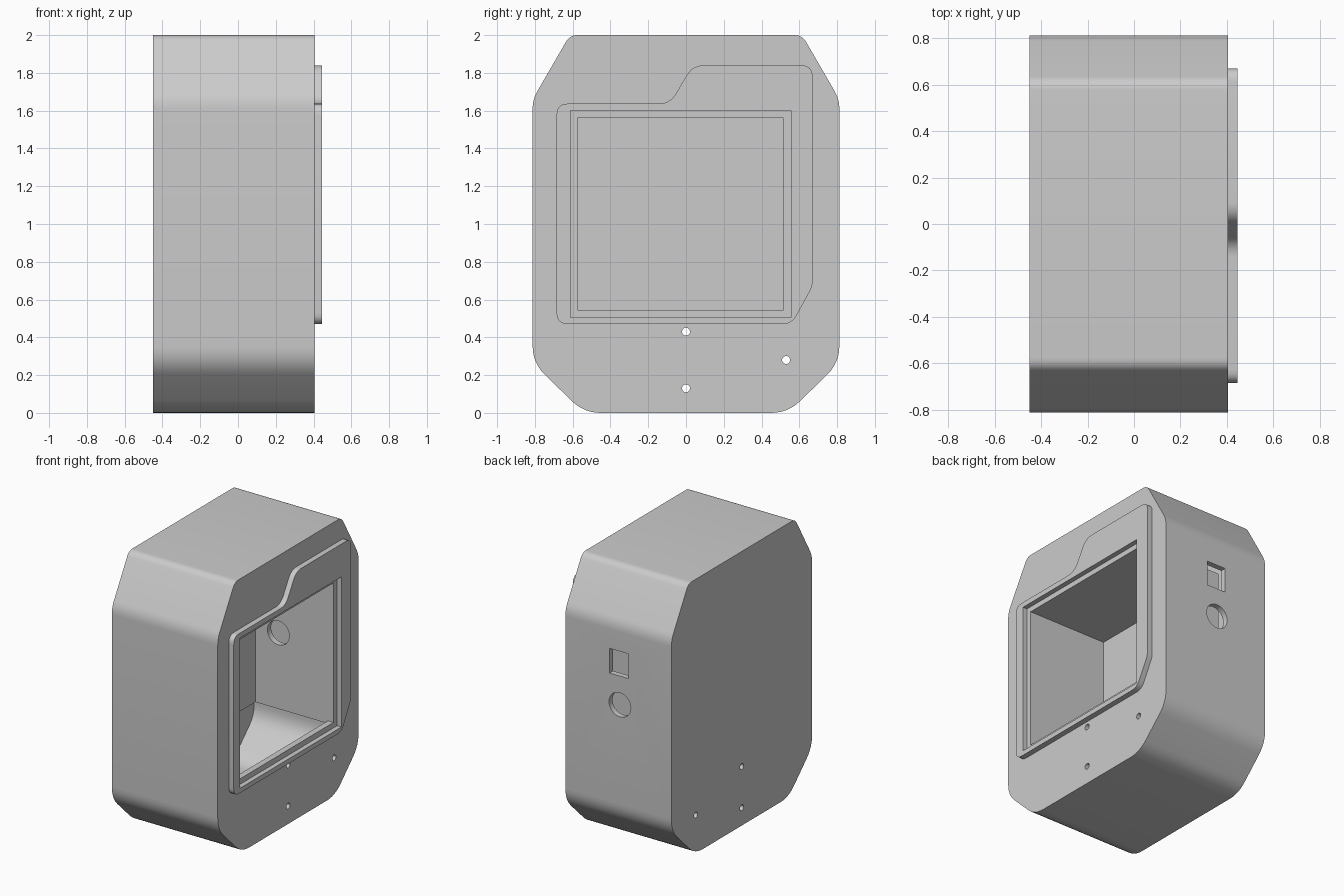
import bpy, bmesh, math
from mathutils import Vector

if "Cube" in bpy.data.objects:
    bpy.data.objects.remove(bpy.data.objects["Cube"])

grey = bpy.data.materials.new("plain grey")
grey.use_nodes = True
grey.diffuse_color = (0.6, 0.6, 0.6, 1)
grey.node_tree.nodes["Principled BSDF"].inputs["Base Color"].default_value = (0.6, 0.6, 0.6, 1)


def rounded(corners, steps=6):
    """Round each (y, z, tangent length) corner with an arc-like curve."""
    pts = []
    for i, (y, z, t) in enumerate(corners):
        p = Vector((y, z))
        a = p + (Vector(corners[i - 1][:2]) - p).normalized() * t
        b = p + (Vector(corners[(i + 1) % len(corners)][:2]) - p).normalized() * t
        if t == 0:
            pts.append(p)
            continue
        for k in range(steps + 1):
            u = k / steps
            pts.append(a * (1 - u) ** 2 + p * 2 * u * (1 - u) + b * u ** 2)
    return pts


def prism(name, pts, x0, x1):
    """Extrude a (y, z) outline from x0 to x1."""
    bm = bmesh.new()
    face = bm.faces.new([bm.verts.new((x0, y, z)) for y, z in pts])
    new = bmesh.ops.extrude_face_region(bm, geom=[face])["geom"]
    bmesh.ops.translate(bm, vec=(x1 - x0, 0, 0),
                        verts=[v for v in new if isinstance(v, bmesh.types.BMVert)])
    bmesh.ops.recalc_face_normals(bm, faces=bm.faces)
    me = bpy.data.meshes.new(name)
    bm.to_mesh(me)
    bm.free()
    me.materials.append(grey)
    ob = bpy.data.objects.new(name, me)
    bpy.context.collection.objects.link(ob)
    return ob


def block(name, x0, x1, y0, y1, z0, z1):
    return prism(name, [(y0, z0), (y1, z0), (y1, z1), (y0, z1)], x0, x1)


def rod(name, loc, radius, depth, axis):
    rot = (0, math.pi / 2, 0) if axis == "x" else (math.pi / 2, 0, 0)
    bpy.ops.mesh.primitive_cylinder_add(vertices=32, radius=radius, depth=depth,
                                        location=loc, rotation=rot)
    ob = bpy.context.object
    ob.name = name
    ob.data.materials.append(grey)
    return ob


def combine(target, tool, operation):
    mod = target.modifiers.new(operation.lower(), "BOOLEAN")
    mod.operation, mod.object, mod.solver = operation, tool, "EXACT"
    bpy.context.view_layer.objects.active = target
    bpy.ops.object.modifier_apply(modifier=mod.name)
    bpy.data.objects.remove(tool)


def shell_outline(corners):
    return rounded(corners + [(-y, z, t) for y, z, t in reversed(corners)])


# Hollow housing
outer = shell_outline([(0.54, 0, 0.09), (0.812, 0.265, 0.09), (0.812, 1.66, 0.05), (0.615, 2, 0.04)])
inner = shell_outline([(0.525, 0.04, 0.08), (0.772, 0.28, 0.08), (0.772, 1.65, 0.04), (0.592, 1.96, 0.03)])
housing = prism("housing", outer, -0.45, 0.405)
combine(housing, prism("hollow", inner, -0.41, 0.365), "DIFFERENCE")

# Raised frame with a stepped top edge
frame = rounded([(-0.685, 0.47, 0.06), (0.56, 0.47, 0.05), (0.67, 0.67, 0.03), (0.67, 1.84, 0.06),
                 (0.035, 1.84, 0.06), (-0.085, 1.637, 0.06), (-0.685, 1.637, 0.06)])
combine(housing, prism("frame", frame, 0.385, 0.445), "UNION")

# Inner tray, open at the front and underneath
combine(housing, block("tray", -0.26, 0.385, -0.612, 0.557, 0.525, 1.6), "UNION")
combine(housing, block("tray_space", -0.22, 0.365, -0.575, 0.515, 0.5, 1.562), "DIFFERENCE")
combine(housing, block("opening", 0.3, 0.5, -0.575, 0.515, 0.545, 1.562), "DIFFERENCE")
combine(housing, block("ledge", 0.41, 0.5, -0.612, 0.557, 0.505, 1.6), "DIFFERENCE")

# Screw holes through the front and back plates
for y, z in ((0, 0.43), (0.53, 0.28), (0, 0.13)):
    combine(housing, rod("screw_hole", (0, y, z), 0.021, 1.2, "x"), "DIFFERENCE")

# Side ports; the round one also pierces the tray
combine(housing, block("square_port", -0.105, 0.048, 0.7, 0.9, 1.29, 1.47), "DIFFERENCE")
combine(housing, rod("round_port", (-0.035, 0.65, 1.08), 0.088, 0.4, "y"), "DIFFERENCE")

bpy.ops.object.select_all(action="DESELECT")
housing.select_set(True)
bpy.context.view_layer.objects.active = housing
bpy.ops.object.shade_smooth_by_angle(angle=math.radians(30))
